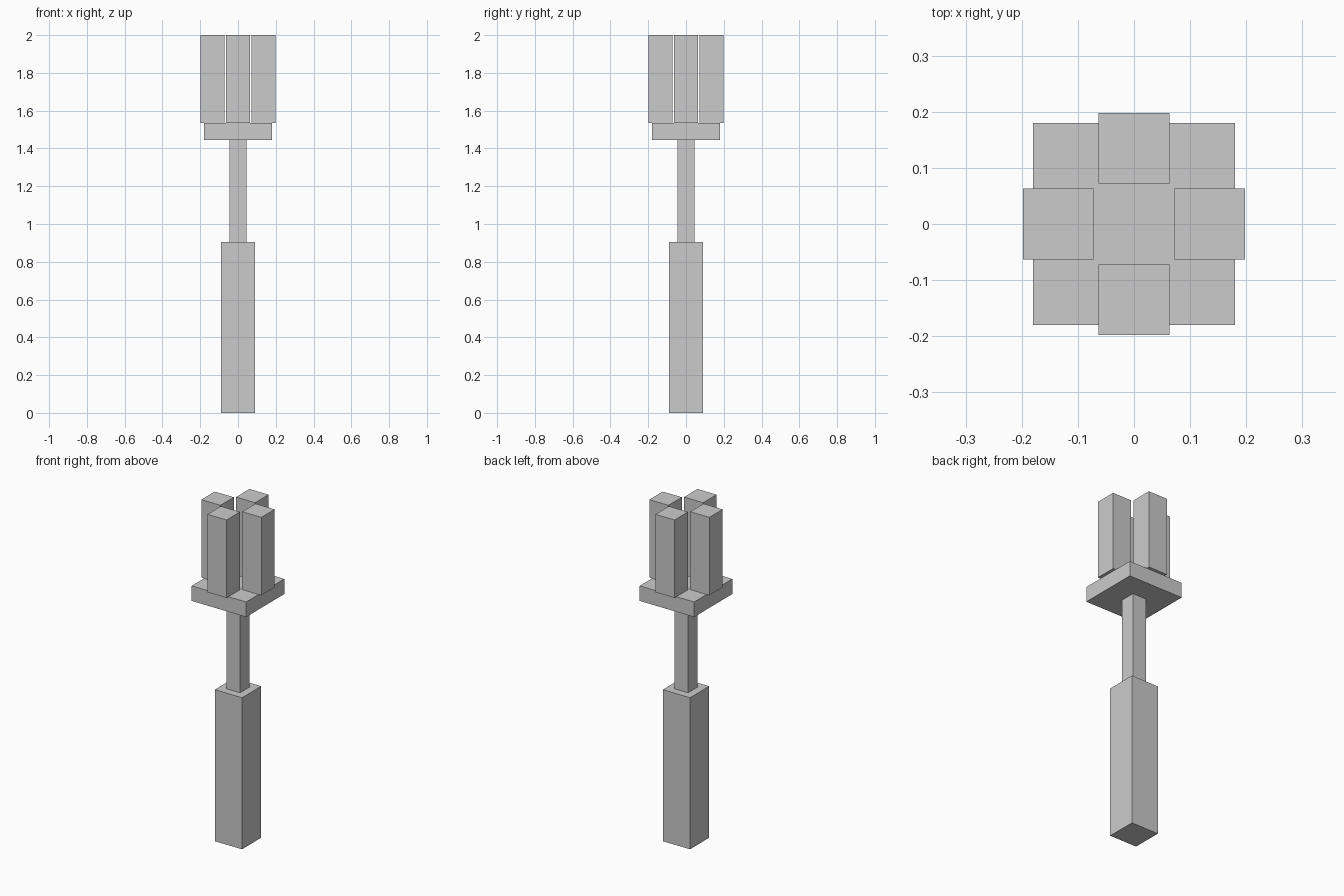
import bpy
import math

if "Cube" in bpy.data.objects:
    bpy.data.objects.remove(bpy.data.objects["Cube"])


def box(name, half_x, half_y, z0, z1, x=0.0, y=0.0):
    bpy.ops.mesh.primitive_cube_add(size=1, location=(x, y, (z0 + z1) / 2))
    ob = bpy.context.object
    ob.name = name
    ob.scale = (half_x * 2, half_y * 2, z1 - z0)
    bpy.ops.object.transform_apply(location=False, rotation=False, scale=True)
    return ob


# Grip, shaft and square plate stacked along z
box("handle", 0.09, 0.09, 0.0, 0.905)
box("shaft", 0.045, 0.045, 0.905, 1.445)
box("plate", 0.18, 0.18, 1.445, 1.535)

# Four upright prongs, one at the middle of each plate edge
for side, k in (("right", 0), ("back", 1), ("left", 2), ("front", 3)):
    a = k * math.pi / 2
    box(side + "_prong", 0.063, 0.063, 1.535, 2.0,
        0.135 * math.cos(a), 0.135 * math.sin(a))
